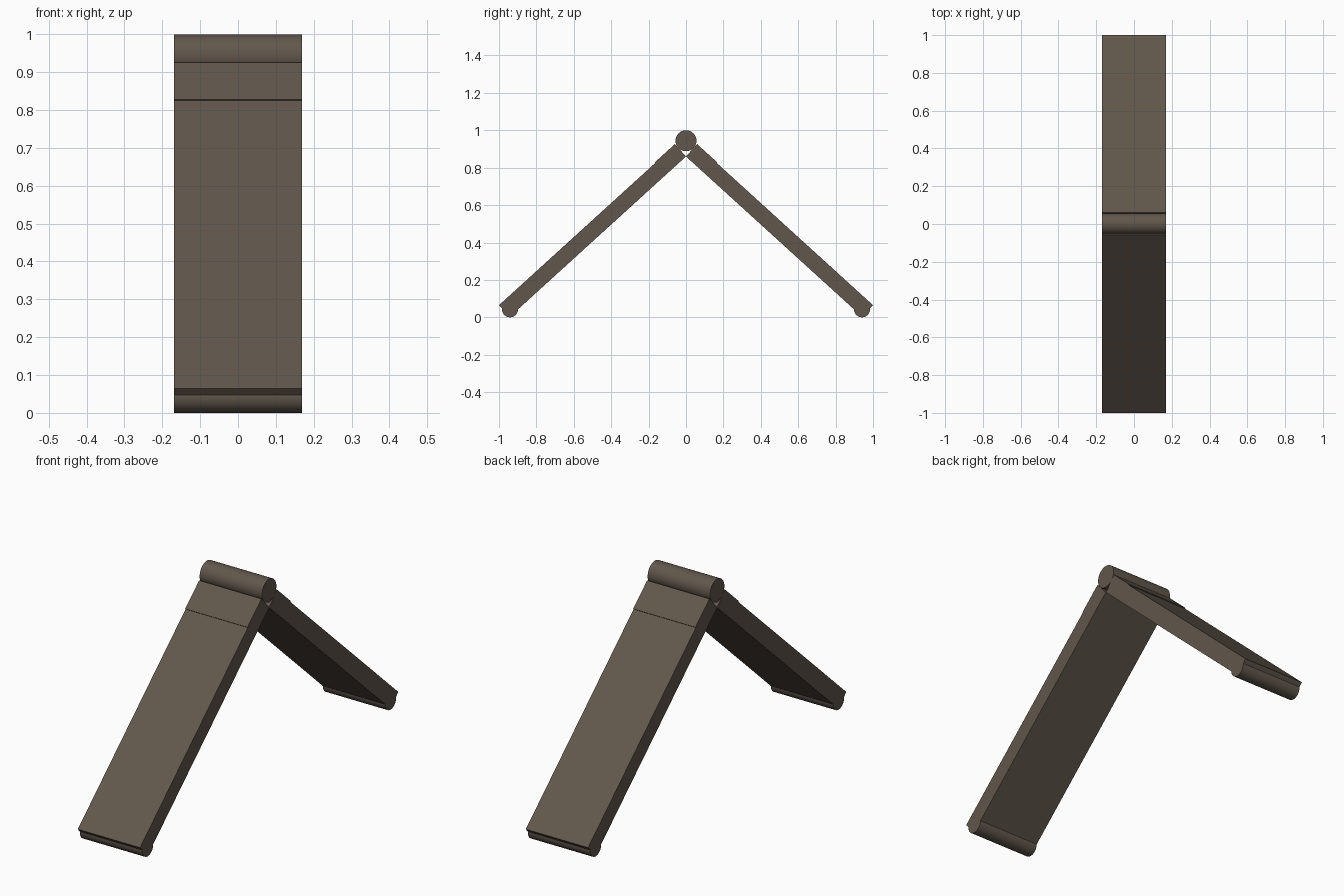
import bpy, bmesh, math
from mathutils import Vector

if "Cube" in bpy.data.objects:
    bpy.data.objects.remove(bpy.data.objects["Cube"])

HALF_W = 0.169
mat = bpy.data.materials.new("dark_brown")
mat.diffuse_color = (0.12, 0.095, 0.072, 1)
mat.use_nodes = True
mat.node_tree.nodes["Principled BSDF"].inputs["Base Color"].default_value = mat.diffuse_color


def prism(name, profile):
    """Extrude a (y, z) profile across the full width in x."""
    bm = bmesh.new()
    face = bm.faces.new([bm.verts.new((-HALF_W, y, z)) for y, z in profile])
    ext = bmesh.ops.extrude_face_region(bm, geom=[face])
    moved = [v for v in ext["geom"] if isinstance(v, bmesh.types.BMVert)]
    bmesh.ops.translate(bm, verts=moved, vec=(2 * HALF_W, 0, 0))
    bmesh.ops.recalc_face_normals(bm, faces=bm.faces)
    mesh = bpy.data.meshes.new(name)
    bm.to_mesh(mesh)
    bm.free()
    obj = bpy.data.objects.new(name, mesh)
    bpy.context.collection.objects.link(obj)
    mesh.materials.append(mat)
    return obj


def rod(name, y, z, r, sides=32):
    """Smooth round bar running along x."""
    bpy.ops.mesh.primitive_cylinder_add(
        vertices=sides, radius=r, depth=2 * HALF_W,
        location=(0, y, z), rotation=(0, math.pi / 2, 0))
    obj = bpy.context.object
    obj.name = name
    obj.data.materials.append(mat)
    bpy.ops.object.shade_smooth_by_angle(angle=math.radians(35))


# Slope of the front panel
low = Vector((-1.0, 0.065))
top = Vector((-0.057, 0.923))
along = (top - low).normalized()
inward = Vector((along.y, -along.x))
thick = 0.085

panel = [low, top, top + inward * thick, low + inward * thick]
p0 = top - along * 0.146
strip = [p0 - inward * 0.004, top - inward * 0.004,
         top + inward * 0.03, p0 + inward * 0.03]

# Two sloping panels, each with a raised strip near the ridge and a round foot
for label, s in (("front", 1), ("back", -1)):
    prism(label + "_panel", [(s * p.x, p.y) for p in panel])
    prism(label + "_hinge_strip", [(s * p.x, p.y) for p in strip])
    rod(label + "_foot", s * -0.941, 0.043, 0.043)

# Ridge hinge
rod("ridge_hinge", 0, 0.944, 0.056, 48)
